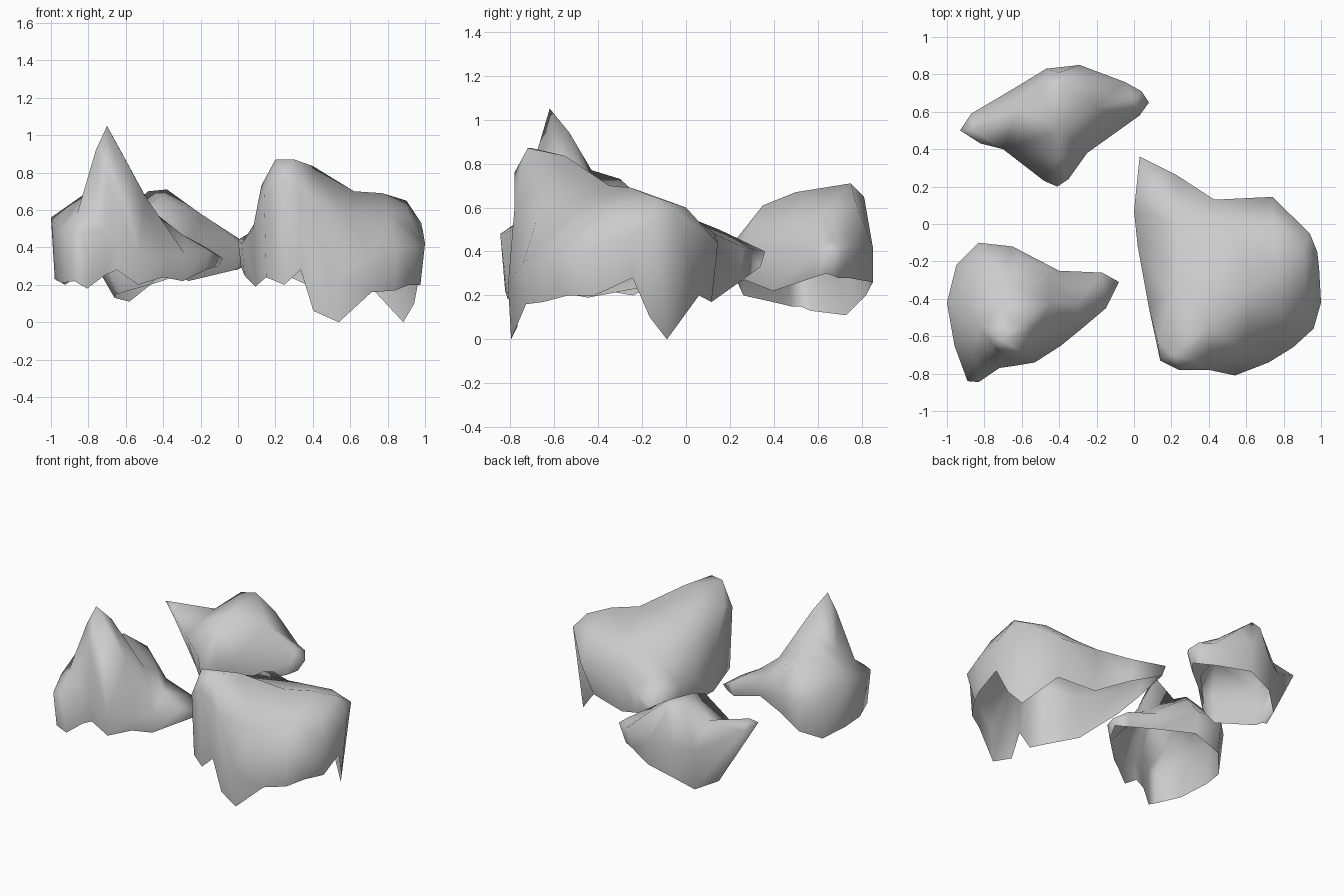
import bpy, bmesh
from mathutils import Vector
from mathutils.geometry import delaunay_2d_cdt


def rock(name, outline, crown, pull):
    """Open rock shell: outline = (x, y, rim z, shoulder z[, own pull]),
    crown = surface points above it, pull = how far the rim shrinks to the centre."""
    n = len(outline)
    cx = sum(p[0] for p in outline) / n
    cy = sum(p[1] for p in outline) / n
    tops = [Vector((p[0], p[1], p[3])) for p in outline] + [Vector(p) for p in crown]

    # crown: triangulate the points seen from above
    pts, _, tris, origin, _, _ = delaunay_2d_cdt(
        [p.xy for p in tops], [], [list(range(n))], 1, 1e-5)
    bm = bmesh.new()
    verts = [bm.verts.new(p) for p in tops]
    for t in tris:
        bm.faces.new([verts[origin[i][0]] for i in t])

    # sides: from the shoulder down to the ragged rim
    rim = []
    for x, y, zr, _, *own in outline:
        k = own[0] if own else pull
        rim.append(bm.verts.new((cx + (x - cx) * k, cy + (y - cy) * k, zr)))
    for i in range(n):
        j = (i + 1) % n
        bm.faces.new((verts[i], verts[j], rim[j], rim[i]))

    bmesh.ops.recalc_face_normals(bm, faces=bm.faces)
    if sum(f.normal.z * f.calc_area() for f in bm.faces) < 0:
        bmesh.ops.reverse_faces(bm, faces=bm.faces)
    for f in bm.faces:
        f.smooth = True
    mesh = bpy.data.meshes.new(name)
    bm.to_mesh(mesh)
    bm.free()
    ob = bpy.data.objects.new(name, mesh)
    bpy.context.collection.objects.link(ob)
    return ob


# Large rock on the right
rock("large_rock",
     [(.03, .36, .33, .40), (.0, .07, .3, .44), (.02, -.12, .25, .42), (.08, -.45, .19, .5),
      (.14, -.73, .24, .68), (.24, -.78, .2, .76), (.33, -.78, .28, .7), (.40, -.78, .06, .6),
      (.54, -.81, 0, .25), (.72, -.74, .16, .35), (.85, -.66, .17, .4), (.96, -.56, .2, .4, .9),
      (1, -.42, .2, .42, .95), (.99, -.24, .28, .48), (.98, -.15, .1, .53, .92),
      (.94, -.05, 0, .58, .87), (.74, .145, .2, .44, .82), (.43, .13, .17, .48),
      (.23, .26, .26, .42)],
     [(.2, -.7, .87), (.3, -.72, .87), (.125, -.62, .73), (.4, -.55, .835),
      (.62, -.35, .7), (.77, -.25, .69), (.9, -.15, .65), (.5, 0, .58), (.25, 0, .56),
      (.22, -.35, .7), (.75, 0, .6), (.8, -.5, .58), (.92, -.36, .58), (.6, -.68, .54),
      (.1, .15, .5), (.12, -.3, .58)],
     .97)

# Peaked rock at the front left
rock("peaked_rock",
     [(-1, -.42, .23, .56), (-.95, -.22, .2, .5, .93), (-.83, -.1, .27, .5), (-.65, -.12, .36, .52),
      (-.4, -.25, .36, .47), (-.17, -.26, .3, .4), (-.08, -.31, .3, .34), (-.15, -.45, .28, .38),
      (-.28, -.56, .22, .36), (-.39, -.65, .24, .34), (-.53, -.74, .2, .36), (-.65, -.76, .28, .45),
      (-.72, -.77, .25, .5), (-.83, -.845, .18, .48, .9), (-.89, -.84, .22, .46), (-.96, -.65, .21, .5)],
     [(-.7, -.62, 1.05), (-.76, -.64, .92), (-.64, -.53, .94), (-.7, -.43, .77), (-.7, -.3, .73),
      (-.6, -.18, .62), (-.8, -.2, .6), (-.9, -.45, .63), (-.82, -.55, .68), (-.86, -.7, .58),
      (-.7, -.7, .78), (-.5, -.56, .68), (-.45, -.42, .59), (-.3, -.42, .47), (-.45, -.29, .54)],
     .95)

# Low ridged rock at the back
rock("ridged_rock",
     [(-.93, .5, .15, .6, .47), (-.87, .59, .13, .56, .55), (-.6, .75, .11, .4, .9),
      (-.47, .83, .2, .42, .96), (-.29, .85, .26, .42, 1), (-.05, .76, .28, .42),
      (.04, .71, .28, .42), (.08, .65, .3, .38), (.03, .58, .28, .4), (-.25, .38, .22, .42),
      (-.35, .24, .27, .42), (-.41, .2, .26, .42), (-.48, .23, .2, .42), (-.7, .4, .16, .45, .72),
      (-.82, .43, .15, .55, .57)],
     [(-.38, .75, .71), (-.48, .72, .7), (-.4, .81, .65), (-.4, .5, .67), (-.4, .35, .61),
      (-.62, .62, .58), (-.2, .62, .58), (0, .67, .45), (-.86, .5, .61), (-.25, .78, .6)],
     .9)
